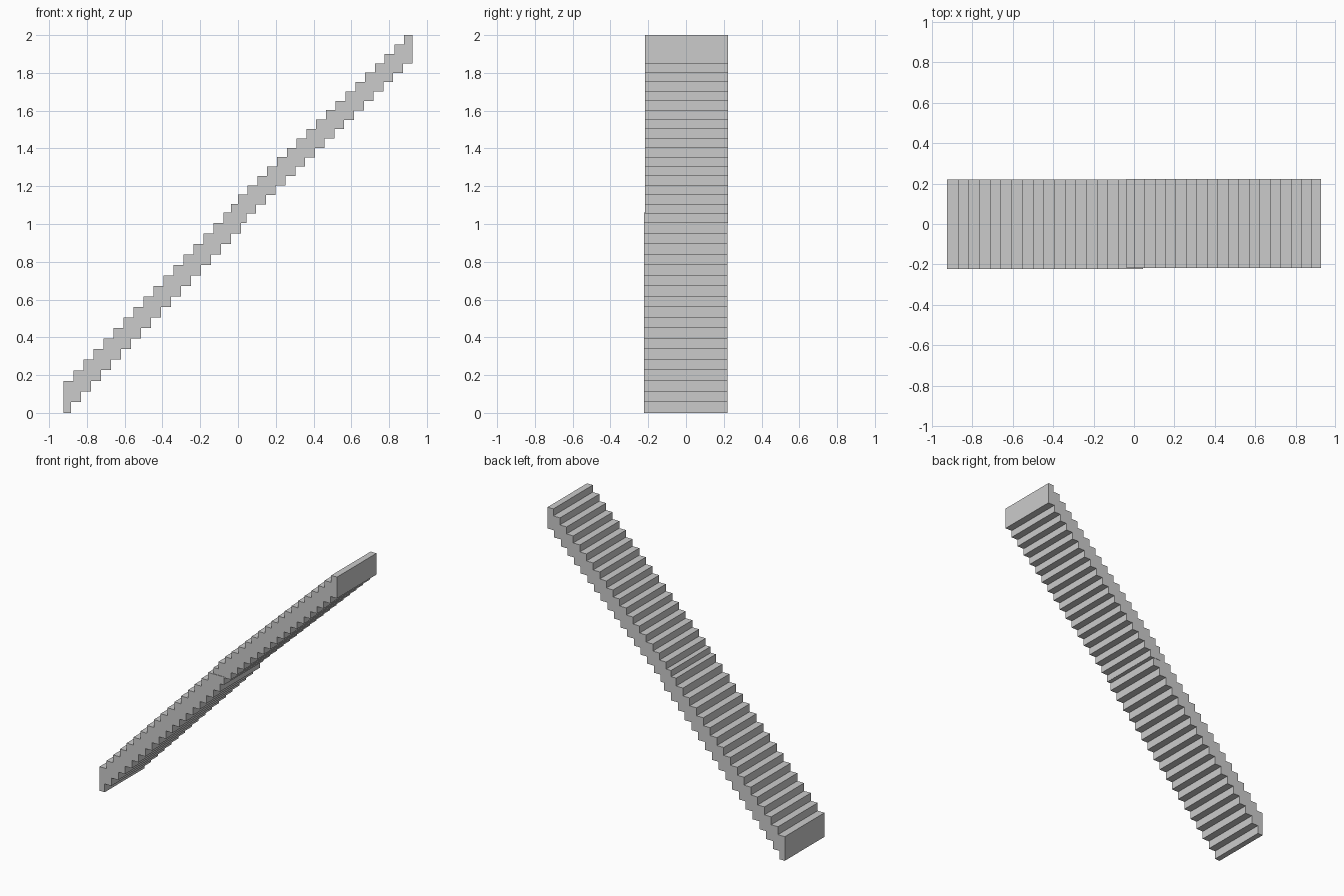
import bpy, bmesh

if "Cube" in bpy.data.objects:
    bpy.data.objects.remove(bpy.data.objects["Cube"])


def extrude_profile(name, pts, y0, y1):
    """Solid made by sweeping an x-z outline along y."""
    bm = bmesh.new()
    face = bm.faces.new([bm.verts.new((x, y0, z)) for x, z in pts])
    res = bmesh.ops.extrude_face_region(bm, geom=[face])
    verts = [v for v in res["geom"] if isinstance(v, bmesh.types.BMVert)]
    bmesh.ops.translate(bm, verts=verts, vec=(0, y1 - y0, 0))
    bmesh.ops.recalc_face_normals(bm, faces=bm.faces)
    mesh = bpy.data.meshes.new(name)
    bm.to_mesh(mesh)
    bm.free()
    obj = bpy.data.objects.new(name, mesh)
    bpy.context.collection.objects.link(obj)
    return obj


def zigzag(breaks, levels):
    """Stepped line: each level runs flat between two successive breaks."""
    pts = []
    for a, b, z in zip(breaks, breaks[1:], levels):
        pts += [(a, z), (b, z)]
    return pts


# Lower flight: slightly steeper steps, ends inside the upper flight
run, rise = 0.053, 0.0557
top = zigzag([-0.925 + run * i for i in range(17)] + [0.045],
             [0.17 + rise * i for i in range(17)])
under = zigzag([-0.925] + [-0.885 + run * i for i in range(18)] + [0.045],
               [0.003 * (i > 0) + rise * i for i in range(19)])
extrude_profile("lower_flight", top + under[::-1], -0.222, 0.22)

# Upper flight: shallower steps, shifted a hair sideways
run, rise = 0.0518, 0.0497
top = zigzag([-0.038] + [0.88 - run * i for i in range(17, -1, -1)] + [0.925],
             [2.0 - rise * i for i in range(18, -1, -1)])
under = zigzag([-0.038] + [0.925 - run * i for i in range(17, -1, -1)],
               [1.85 - rise * i for i in range(17, -1, -1)])
extrude_profile("upper_flight", top + under[::-1], -0.218, 0.222)
